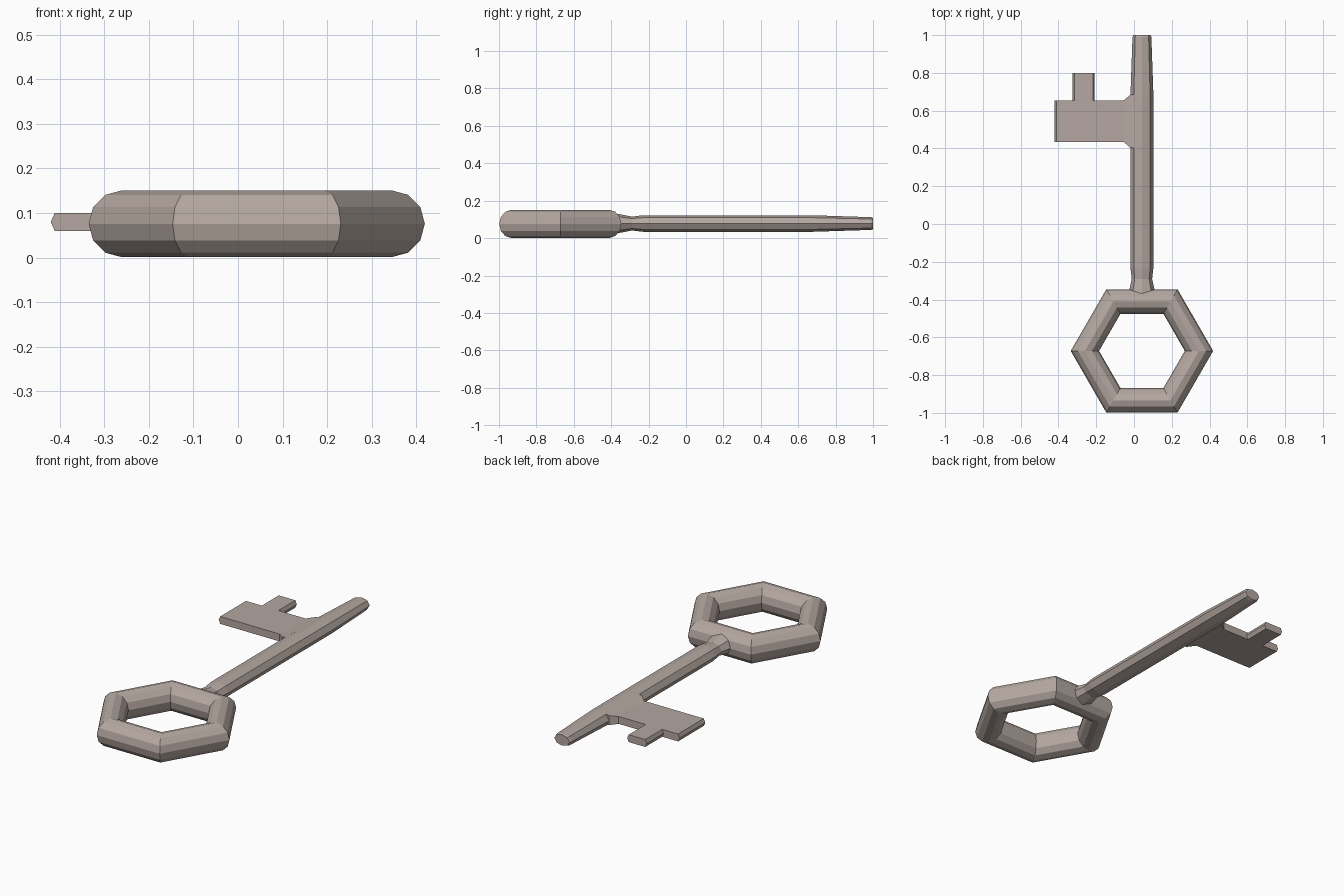
import bpy, math

if "Cube" in bpy.data.objects:
    bpy.data.objects.remove(bpy.data.objects["Cube"])

CX, CZ = 0.042, 0.076   # centre line of bow and shaft
BZ = 0.080              # mid height of the bit

metal = bpy.data.materials.new("warm_grey_metal")
metal.diffuse_color = (0.46, 0.39, 0.355, 1)
metal.use_nodes = True
metal.node_tree.nodes["Principled BSDF"].inputs["Base Color"].default_value = metal.diffuse_color


def loft(name, rings):
    """Skin equal-length closed rings and cap both ends."""
    n = len(rings[0])
    verts = [p for r in rings for p in r]
    faces = [(i * n + j, i * n + (j + 1) % n, (i + 1) * n + (j + 1) % n, (i + 1) * n + j)
             for i in range(len(rings) - 1) for j in range(n)]
    faces += [tuple(reversed(range(n))), tuple(range(len(verts) - n, len(verts)))]
    me = bpy.data.meshes.new(name)
    me.from_pydata(verts, [], faces)
    ob = bpy.data.objects.new(name, me)
    bpy.context.collection.objects.link(ob)
    return ob


def plate(name, x0, x1, y0, y1, h=0.02, c=0.009):
    """Thin slab with ridged left and right sides, flat front and back."""
    def section(y):
        return [(x0, y, BZ), (x0 + c, y, BZ - h), (x1 - c, y, BZ - h),
                (x1, y, BZ), (x1 - c, y, BZ + h), (x0 + c, y, BZ + h)]
    return loft(name, [section(y0), section(y1)])


# Hexagonal bow
bpy.ops.mesh.primitive_torus_add(major_segments=6, minor_segments=12, major_radius=0.302,
                                 minor_radius=0.075, location=(CX, -0.672, CZ))
bpy.context.object.name = "bow_ring"


# Shaft: flattened octagon, flared at the neck, tapered at the tip
def octagon(y, w, h):
    return [(CX + w * math.cos(k * math.pi / 4), y, CZ + 0.002 + h * math.sin(k * math.pi / 4))
            for k in range(8)]


shaft = [(-0.40, 0.072, 0.058), (-0.345, 0.066, 0.048), (-0.29, 0.054, 0.037), (-0.23, 0.061, 0.044),
         (0.68, 0.061, 0.044), (0.99, 0.050, 0.034), (1.0, 0.046, 0.030)]
loft("shaft", [octagon(*s) for s in shaft])

# Bit and its tooth
plate("bit", -0.42, 0.04, 0.435, 0.655)
plate("bit_tooth", -0.325, -0.208, 0.60, 0.80)


# Flared root joining the bit to the shaft
def section(x, y0, y1, h):
    return [(x, y0, BZ - h), (x, y1, BZ - h), (x, y1, BZ + h), (x, y0, BZ + h)]


loft("bit_root", [section(-0.055, 0.435, 0.655, 0.02), section(-0.018, 0.402, 0.685, 0.026),
                  section(0.005, 0.402, 0.685, 0.031)])

# Shared material and consistent outward normals
for ob in list(bpy.context.collection.objects):
    ob.data.materials.append(metal)
    bpy.context.view_layer.objects.active = ob
    bpy.ops.object.mode_set(mode='EDIT')
    bpy.ops.mesh.select_all(action='SELECT')
    bpy.ops.mesh.normals_make_consistent(inside=False)
    bpy.ops.object.mode_set(mode='OBJECT')
